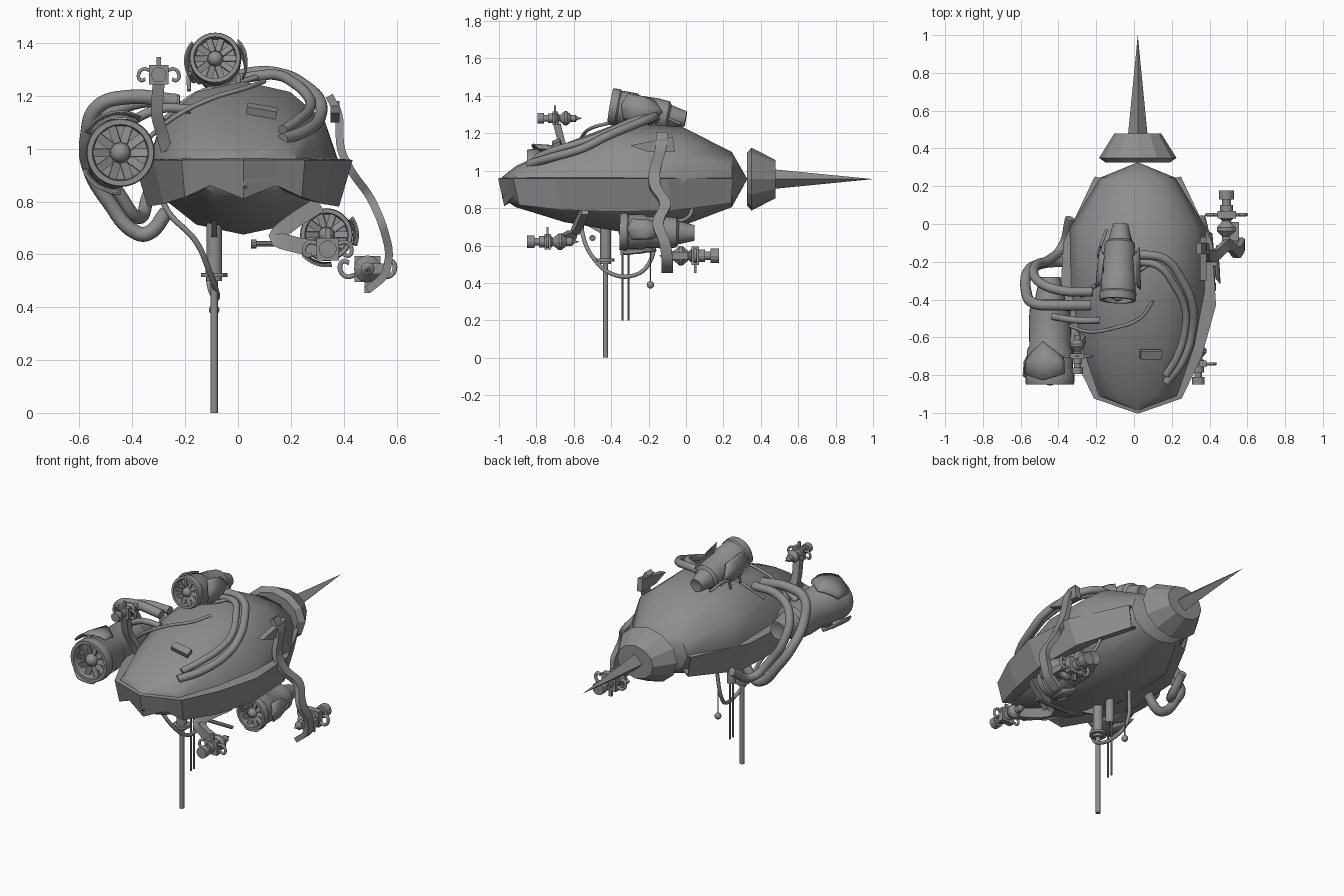
import bpy, bmesh
from math import cos, sin, pi, radians
from mathutils import Vector, Matrix

cube = bpy.data.objects.get("Cube")
if cube:
    bpy.data.objects.remove(cube, do_unlink=True)

grey = bpy.data.materials.new("metal_grey")
grey.use_nodes = True
TONE = (0.27, 0.27, 0.27, 1)
grey.diffuse_color = TONE
grey.node_tree.nodes["Principled BSDF"].inputs["Base Color"].default_value = TONE
smooth_parts = []
CX, BELT = 0.02, 0.955


def add(name, bm, smooth=False, solid=0):
    bmesh.ops.remove_doubles(bm, verts=bm.verts, dist=0.0002)
    bmesh.ops.recalc_face_normals(bm, faces=bm.faces)
    me = bpy.data.meshes.new(name)
    bm.to_mesh(me)
    bm.free()
    me.materials.append(grey)
    ob = bpy.data.objects.new(name, me)
    bpy.context.collection.objects.link(ob)
    if solid:
        mod = ob.modifiers.new("thickness", "SOLIDIFY")
        mod.thickness, mod.offset = solid, 0
    if smooth:
        smooth_parts.append(ob)


def loft(bm, rings, closed=True, caps=False):
    rows = [[bm.verts.new(p) for p in r] for r in rings]
    n = len(rows[0])
    for a, b in zip(rows, rows[1:]):
        for i in range(n if closed else n - 1):
            j = (i + 1) % n
            bm.faces.new((a[i], a[j], b[j], b[i]))
    if caps:
        bm.faces.new(rows[0])
        bm.faces.new(rows[-1])


def frame(origin, axis):
    """Local z runs along the axis, local y points up."""
    d = Vector(axis).normalized()
    x = Vector((0, 0, 1)) if abs(d.x) > 0.9 else Vector((1, 0, 0))
    x = (x - d * x.dot(d)).normalized()
    u = x.cross(d)
    return Matrix.Translation(origin) @ Matrix((x, u, d)).transposed().to_4x4()


def lathe(bm, m, profile, segs=20):
    loft(bm, [[m @ Vector((r * cos(2 * pi * i / segs), r * sin(2 * pi * i / segs), t))
               for i in range(segs)] for t, r in profile])


def box(bm, m, size):
    bmesh.ops.create_cube(bm, size=1, matrix=m @ Matrix.Diagonal((*size, 1)))


def pipe(name, pts, r):
    cu = bpy.data.curves.new(name, "CURVE")
    cu.dimensions, cu.bevel_depth, cu.bevel_resolution = "3D", r, 5
    cu.resolution_u, cu.use_fill_caps = 6, True
    sp = cu.splines.new("BEZIER")
    sp.bezier_points.add(len(pts) - 1)
    for bp, p in zip(sp.bezier_points, pts):
        bp.co = p
        bp.handle_left_type = bp.handle_right_type = "AUTO"
    tmp = bpy.data.objects.new(name, cu)
    bpy.context.collection.objects.link(tmp)
    me = bpy.data.meshes.new_from_object(tmp.evaluated_get(bpy.context.evaluated_depsgraph_get()))
    bpy.data.objects.remove(tmp)
    bm = bmesh.new()
    bm.from_mesh(me)
    add(name, bm, True)


def strap(name, pts, wide, thick):
    """Bent flat arm, broad along y, with its corners rounded."""
    pts = [Vector(p) for p in pts]
    for _ in range(2):
        cut = [a.lerp(b, f) for a, b in zip(pts, pts[1:]) for f in (.2, .8)]
        pts = [pts[0]] + cut[1:-1] + [pts[-1]]
    bm = bmesh.new()
    rings = []
    for i, p in enumerate(pts):
        t = pts[min(i + 1, len(pts) - 1)] - pts[max(i - 1, 0)]
        n = t.cross(Vector((0, 1, 0))).normalized() * thick / 2
        s = Vector((0, wide / 2, 0))
        rings.append([p + n + s, p + n - s, p - n - s, p - n + s])
    loft(bm, rings, caps=True)
    add(name, bm, True)


# Hull: station = y, half width, height above and below the belt
bm = bmesh.new()
stations = [(-.985, .01, .01, .1), (-.91, .21, .07, .15), (-.65, .3, .19, .23), (-.36, .355, .3, .28),
            (-.02, .36, .28, .25), (.245, .2, .145, .15), (.325, .005, .005, .005)]
loft(bm, [[(CX + w * cos(i * pi / 6), y, BELT + sin(i * pi / 6) * (up if i < 6 else down))
           for i in range(12)] for y, w, up, down in stations], caps=True)
add("hull", bm, True)

# Armour belt, mirrored halves with a scalloped lower lip
belt = [(-1.0, 0, .815, 0), (-.955, .13, .865, .125), (-.92, .23, .82, .22), (-.7, .335, .795, .3),
        (-.43, .41, .785, .36), (-.1, .39, .79, .35), (.25, .225, .83, .2)]
bm = bmesh.new()
for s in (-1, 1):
    loft(bm, [[(CX + s * x * .82, min(y + .02, .24), BELT + .004), (CX + s * x, y, BELT),
               (CX + s * lo, min(y + .03, .24), z), (CX + s * lo * .75, min(y + .06, .22), z + .02)]
              for y, x, z, lo in belt], closed=False)
add("armour_belt", bm, solid=.01)

# Hatch slot plate
bm = bmesh.new()
box(bm, Matrix.Translation((.09, -.69, 1.143)) @ Matrix.Rotation(radians(10), 4, "Y")
    @ Matrix.Rotation(radians(22), 4, "X"), (.115, .045, .03))
add("hatch_plate", bm)

# Tail collar and spike
bm = bmesh.new()
tail = frame((CX, 0, BELT), (0, 1, 0))
lathe(bm, tail @ Matrix.Diagonal((1, .82, 1, 1)),
      [(.325, 0), (.325, .17), (.35, .205), (.478, .125), (.478, 0)], 12)
add("tail_collar", bm)
bm = bmesh.new()
lathe(bm, tail, [(.47, 0), (.47, .052), (1, 0)], 4)
add("tail_spike", bm)


# Fan engines with outer shroud plates: start angle, end angle, start, end
def engine(name, origin, axis, R, L, shrouds):
    m = frame(origin, axis)
    bm = bmesh.new()
    prof = [(.1, 0), (.1, .78), (0, .82), (0, .97), (.03, 1), (.1, 1), (.12, .94), (.32, .94), (.36, .84),
            (.6, .86), (.76, .8), (.79, .62), (1, .42), (1, .32), (.95, 0)]
    lathe(bm, m, [(t * L, r * R) for t, r in prof], 28)
    add(name + "_body", bm, True)
    bm = bmesh.new()
    for i in range(10):
        box(bm, m @ Matrix.Rotation(i * pi / 5, 4, "Z") @ Matrix.Translation((R * .55, 0, L * .06))
            @ Matrix.Rotation(.3, 4, "X"), (R * .5, R * .24, R * .06))
    add(name + "_blades", bm)
    bm = bmesh.new()
    bmesh.ops.create_uvsphere(bm, u_segments=16, v_segments=10, radius=R * .3,
                              matrix=m @ Matrix.Translation((0, 0, L * .06)))
    add(name + "_hub", bm, True)
    for a0, a1, t0, t1 in shrouds:
        bm = bmesh.new()
        rows = []
        for k in range(9):
            f = k / 8
            a = radians(a0 + (a1 - a0) * f)
            e = abs(f - .5) * .3
            rows.append([m @ Vector((cos(a) * R * r, sin(a) * R * r, L * t))
                         for t, r in ((t0 + e * .4, 1.2), ((t0 + t1) / 2, 1.15), (t1 - e, 1.04))])
        loft(bm, rows, closed=False)
        add(name + "_shroud", bm, True, R * .06)


engine("side_engine", (-.445, -.85, .985), (0, 1, 0), .13, .57, [(60, 150, .04, .4), (205, 270, .02, .4)])
engine("top_engine", (-.087, -.405, 1.345), (.04, 1, -.17), .098, .41, [(-30, 45, .15, .7), (140, 215, .15, .7)])
engine("belly_engine", (.335, -.355, .675), (0, 1, -.02), .1, .4, [(-20, 35, .1, .6), (220, 280, .05, .5)])

# Exhaust pipes and hoses
pipe("right_pipe_outer", [(-.02, -.17, 1.27), (.08, -.165, 1.29), (.17, -.19, 1.28), (.25, -.29, 1.24),
                          (.31, -.43, 1.18), (.31, -.55, 1.12), (.26, -.72, 1.07), (.17, -.84, 1.035)], .023)
pipe("right_pipe_inner", [(-.02, -.21, 1.26), (.07, -.205, 1.275), (.14, -.23, 1.28), (.21, -.32, 1.25),
                          (.27, -.45, 1.19), (.27, -.56, 1.15), (.23, -.7, 1.11), (.17, -.8, 1.07)], .02)
pipe("left_pipe_upper", [(-.23, -.43, 1.18), (-.42, -.43, 1.195), (-.53, -.42, 1.16), (-.57, -.36, 1.05),
                         (-.56, -.25, .92), (-.49, -.21, .8), (-.38, -.2, .68), (-.34, -.2, .68),
                         (-.27, -.2, .76)], .028)
pipe("left_pipe_lower", [(-.22, -.36, 1.18), (-.4, -.35, 1.17), (-.51, -.3, 1.1), (-.52, -.22, .95),
                         (-.45, -.19, .83), (-.38, -.12, .74), (-.34, .03, .82)], .025)
pipe("left_feed_pipe", [(-.18, -.51, 1.15), (-.3, -.51, 1.15), (-.43, -.49, 1.09)], .018)
pipe("top_hose", [(.1, -.41, 1.255), (.03, -.5, 1.23), (-.1, -.55, 1.19), (-.24, -.57, 1.12), (-.34, -.54, 1.04)], .009)
pipe("cross_hose", [(.1, -.2, 1.28), (0, -.26, 1.25), (-.15, -.3, 1.21), (-.28, -.38, 1.11)], .01)
pipe("belly_hose", [(-.31, -.52, .9), (-.27, -.55, .77), (-.16, -.55, .65), (-.11, -.5, .54), (-.08, -.4, .45),
                    (-.09, -.28, .44), (-.11, -.2, .5), (-.1, -.16, .7)], .011)
pipe("belly_engine_feed", [(.3, -.1, .73), (.3, .01, .75), (.28, .04, .83)], .01)
for x in (-.185, 0):
    for y in (-.28, -.18):
        pipe("top_engine_cradle", [(x, y, 1.22), (x, y + .03, 1.28), (x * .6 - .035, y + .15, 1.25)], .008)

# Periscope mast, probe rods, gusset and sensor ball
UP = (0, 0, 1)
bm = bmesh.new()
lathe(bm, frame((-.09, -.43, 0), UP), [(0, 0), (0, .014), (.5, .014), (.5, .03), (.515, .03), (.515, .05),
                                       (.53, .05), (.53, .03), (.72, .03), (.72, 0)], 14)
lathe(bm, frame((-.09, -.325, 0), UP), [(.55, 0), (.55, .026), (.72, .026), (.72, 0)], 14)
for y in (-.34, -.308):
    lathe(bm, frame((-.09, y, 0), UP), [(.2, 0), (.2, .006), (.6, .006)], 8)
lathe(bm, frame((-.09, -.19, 0), UP), [(.4, .004), (.72, .004)], 6)
bmesh.ops.create_uvsphere(bm, u_segments=12, v_segments=8, radius=.02, matrix=Matrix.Translation((-.09, -.19, .39)))
loft(bm, [[(x, -.57, .73), (x, -.43, .73), (x, -.43, .65)] for x in (-.1, -.08)], caps=True)
add("mast_and_probes", bm, True)


# Weapon pods with side claws
def weapon(name, origin, scale, turn=1):
    m = frame(origin, (0, turn, 0)) @ Matrix.Scale(scale, 4)
    bm = bmesh.new()
    box(bm, m, (.085, .085, .035))
    box(bm, m @ Matrix.Translation((0, .05, 0)), (.02, .06, .012))
    lathe(bm, m, [(-.11, 0), (-.11, .034), (-.07, .034), (-.07, .02), (-.045, .02), (-.045, .03), (.02, .03),
                  (.03, .02), (.06, .045), (.075, .045), (.1, .022), (.13, .022), (.14, .01), (.17, 0)], 12)
    add(name + "_body", bm)
    for s in (-1, 1):
        pipe(name + "_claw", [m @ Vector((s * x, y, 0)) for x, y in
                              ((.04, .02), (.07, .025), (.09, 0), (.08, -.025), (.06, -.02))], .008 * scale)


weapon("upper_weapon", (-.3, -.7, 1.28), .85)
weapon("front_weapon", (.34, -.74, .62), 1)
weapon("side_weapon", (.49, .05, .545), 1.15, -1)

# Arms carrying the weapons
strap("upper_weapon_arm", [(-.27, -.6, .99), (-.285, -.62, 1.05), (-.31, -.66, 1.13), (-.3, -.69, 1.25)], .04, .045)
strap("front_weapon_arm", [(.31, -.54, .79), (.2, -.57, .72), (.13, -.6, .66), (.24, -.65, .63),
                           (.34, -.68, .62)], .04, .06)
strap("side_weapon_arm", [(.345, -.13, 1.2), (.385, -.13, 1.13), (.385, -.17, 1.0), (.43, -.17, .91),
                          (.5, -.1, .82), (.545, -.16, .72), (.575, -.11, .61), (.56, -.1, .52),
                          (.49, -.1, .465)], .06, .03)
bm = bmesh.new()
loft(bm, [[(x, -.3, 1.135), (x, -.07, 1.18), (x, -.06, 1.1), (x, -.2, 1.1)] for x in (.35, .385)], caps=True)
box(bm, Matrix.Translation((.52, -.04, .545)), (.07, .1, .04))
add("side_arm_mount", bm)

# Short cross barrel under the belly
bm = bmesh.new()
lathe(bm, frame((.05, -.5, .64), (1, 0, 0)), [(0, 0), (0, .017), (.02, .017), (.02, .011), (.26, .011), (.26, 0)], 10)
add("cross_barrel", bm)

# Soft shading for the rounded parts only
bpy.ops.object.select_all(action="DESELECT")
for ob in smooth_parts:
    ob.select_set(True)
bpy.context.view_layer.objects.active = smooth_parts[0]
bpy.ops.object.shade_smooth_by_angle(angle=radians(35))
